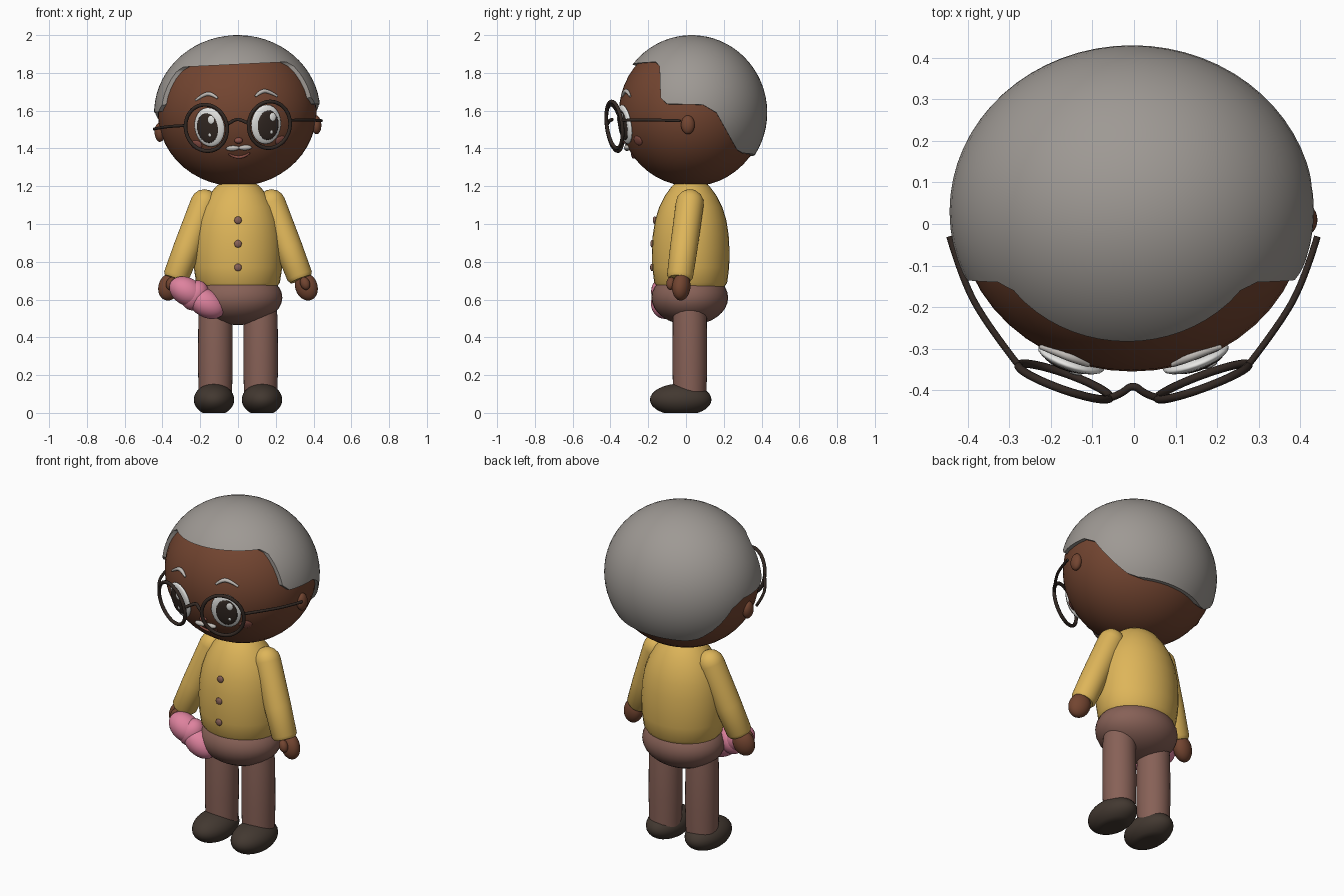
import bpy, bmesh, math
from mathutils import Vector, Matrix

cube = bpy.data.objects.get("Cube")
if cube:
    bpy.data.objects.remove(cube, do_unlink=True)


def material(name, *srgb):
    linear = [((c + 0.055) / 1.055) ** 2.4 for c in srgb] + [1]
    mat = bpy.data.materials.new(name)
    mat.use_nodes = True
    mat.diffuse_color = linear
    mat.node_tree.nodes["Principled BSDF"].inputs["Base Color"].default_value = linear
    return mat


skin = material("brown skin", .45, .27, .19)
grey = material("grey hair", .62, .6, .58)
pale = material("pale grey", .75, .73, .71)
white = material("eye white", .95, .95, .94)
dark = material("dark brown", .2, .16, .14)
blush = material("blush", .54, .31, .27)
yellow = material("mustard knit", .87, .71, .35)
trouser = material("dusty brown", .53, .38, .34)
leather = material("shoe brown", .26, .22, .19)
pink = material("pink", .87, .51, .62)

HEAD = Vector((0, .03, 1.59))
HEAD_SIZE = Vector((.42, .385, .39))
head_parts = []


def finish(obj, name, mat, on_head=False):
    obj.name = name
    obj.data.materials.clear()
    obj.data.materials.append(mat)
    bpy.ops.object.select_all(action='DESELECT')
    obj.select_set(True)
    bpy.context.view_layer.objects.active = obj
    bpy.ops.object.shade_smooth_by_angle(angle=math.radians(40))
    if on_head:
        head_parts.append(obj)
    return obj


def ball(name, loc, radii, mat, on_head=False, turn=None, detail=32):
    bpy.ops.mesh.primitive_uv_sphere_add(segments=detail, ring_count=detail // 2)
    obj = bpy.context.object
    spin = turn.to_matrix().to_4x4() if turn else Matrix()
    obj.matrix_world = Matrix.Translation(loc) @ spin @ Matrix.Diagonal((*radii, 1))
    return finish(obj, name, mat, on_head)


def lathe(name, profile, mat, base, tip=None, squash=1):
    """Turn (radius, height) points around z, then aim z from base to tip."""
    bm = bmesh.new()
    n = 32
    rings = [[bm.verts.new((r * math.cos(i * math.tau / n), squash * r * math.sin(i * math.tau / n), h))
              for i in range(n)] for r, h in profile]
    for low, high in zip(rings, rings[1:]):
        for i in range(n):
            j = (i + 1) % n
            bm.faces.new((low[i], low[j], high[j], high[i]))
    bm.faces.new(rings[0][::-1])
    bm.faces.new(rings[-1])
    mesh = bpy.data.meshes.new(name)
    bm.to_mesh(mesh)
    bm.free()
    obj = bpy.data.objects.new(name, mesh)
    bpy.context.collection.objects.link(obj)
    obj.matrix_world = Matrix.Translation(base)
    if tip:
        aim = (Vector(tip) - Vector(base)).to_track_quat('Z', 'Y')
        obj.matrix_world = obj.matrix_world @ aim.to_matrix().to_4x4()
    return finish(obj, name, mat)


def tube(name, points, radius, mat, closed=False, taper=1):
    curve = bpy.data.curves.new(name, 'CURVE')
    curve.dimensions = '3D'
    curve.bevel_depth = radius
    curve.bevel_resolution = 3
    curve.use_fill_caps = True
    spline = curve.splines.new('NURBS')
    spline.points.add(len(points) - 1)
    for i, (point, co) in enumerate(zip(spline.points, points)):
        point.co = (*co, 1)
        point.radius = taper if i in (0, len(points) - 1) else 1
    spline.order_u = 3
    spline.use_endpoint_u = not closed
    spline.use_cyclic_u = closed
    obj = bpy.data.objects.new(name, curve)
    bpy.context.collection.objects.link(obj)
    bpy.ops.object.select_all(action='DESELECT')
    obj.select_set(True)
    bpy.context.view_layer.objects.active = obj
    bpy.ops.object.convert(target='MESH')
    return finish(bpy.context.object, name, mat, True)


def on_face(x, z, lift=0):
    """Point on the front of the head and the turn facing outwards there."""
    u, w = x / HEAD_SIZE.x, (z - HEAD.z) / HEAD_SIZE.z
    v = -math.sqrt(1 - u * u - w * w)
    normal = Vector((u / HEAD_SIZE.x, v / HEAD_SIZE.y, w / HEAD_SIZE.z)).normalized()
    return Vector((x, HEAD.y + v * HEAD_SIZE.y, z)) + normal * lift, normal.to_track_quat('Z', 'Y')


def face_ball(name, x, z, radii, mat, lift=0):
    loc, turn = on_face(x, z, lift)
    return ball(name, loc, radii, mat, True, turn, 24)


# Head and hair cap, the cap trimmed to a side-on hairline
ball("head", HEAD, HEAD_SIZE, skin, True, detail=48)
hair = ball("hair", HEAD, (.44, .4, .41), grey, True, detail=64)
hairline = [(-.5, 1.845), (-.16, 1.845), (-.14, 1.82), (-.135, 1.65), (-.1, 1.615), (.09, 1.61),
            (.16, 1.57), (.24, 1.43), (.27, 1.38), (.3, 1.365), (.5, 1.365), (.5, 2.1), (-.5, 2.1)]
bm = bmesh.new()
outline = bm.faces.new([bm.verts.new((-.6, y, z)) for y, z in hairline])
pushed = bmesh.ops.extrude_face_region(bm, geom=[outline])["geom"]
bmesh.ops.translate(bm, vec=(1.2, 0, 0), verts=[g for g in pushed if isinstance(g, bmesh.types.BMVert)])
bmesh.ops.recalc_face_normals(bm, faces=bm.faces)
cutter_mesh = bpy.data.meshes.new("hair_cutter")
bm.to_mesh(cutter_mesh)
bm.free()
cutter = bpy.data.objects.new("hair_cutter", cutter_mesh)
bpy.context.collection.objects.link(cutter)
cutter.hide_render = True
trim = hair.modifiers.new("trim", 'BOOLEAN')
trim.operation, trim.solver, trim.object = 'INTERSECT', 'EXACT', cutter
bpy.context.view_layer.objects.active = hair
bpy.ops.object.modifier_apply(modifier=trim.name)
bpy.data.objects.remove(cutter, do_unlink=True)
finish(hair, "hair", grey)

# Features that come in pairs
for side, label in ((-1, "right"), (1, "left")):
    ball(label + "_ear", (side * .415, .01, 1.505), (.027, .036, .05), skin, True)
    face_ball(label + "_eye", side * .15, 1.52, (.084, .106, .022), white)
    face_ball(label + "_iris", side * .155, 1.518, (.06, .08, .012), dark, .014)
    face_ball(label + "_eye_glint", side * .155 + .022, 1.56, (.018, .022, .005), white, .025)
    face_ball(label + "_small_glint", side * .155 + .012, 1.485, (.008, .01, .004), white, .025)
    face_ball(label + "_cheek", side * .225, 1.43, (.036, .027, .008), blush)
    face_ball(label + "_moustache", side * .033, 1.405, (.036, .014, .014), pale, .006)
    brow = [on_face(side * x, z, .004)[0]
            for x, z in ((.1, 1.67), (.125, 1.693), (.165, 1.698), (.215, 1.665))]
    tube(label + "_eyebrow", brow, .011, pale, taper=.5)

    # Spectacle rim, yawed to follow the face, and its arm
    centre = Vector((side * .167, -.379, 1.517))
    yaw = Matrix.Rotation(side * math.radians(20), 3, 'Z') @ Matrix.Rotation(math.radians(8), 3, 'X')
    ring = [centre + yaw @ Vector((.118 * math.cos(a), 0, .125 * math.sin(a)))
            for a in (i * math.tau / 24 for i in range(24))]
    tube(label + "_spectacle_rim", ring, .01, dark, closed=True)
    arm_path = [(.278, -.338, 1.535), (.35, -.245, 1.535), (.41, -.14, 1.53), (.443, -.03, 1.525)]
    tube(label + "_spectacle_arm", [(side * x, y, z) for x, y, z in arm_path], .008, dark)

bridge = [(-.056, -.418, 1.53), (-.03, -.41, 1.545), (0, -.385, 1.556), (.03, -.41, 1.545), (.056, -.418, 1.53)]
tube("spectacle_bridge", bridge, .009, dark)
face_ball("nose", 0, 1.443, (.022, .016, .016), blush, .004)
smile = [on_face(x, z, .002)[0] for x, z in ((-.055, 1.375), (-.03, 1.355), (.03, 1.355), (.055, 1.375))]
tube("mouth", smile, .008, blush, taper=.5)

# Tip the whole head slightly to one side
pivot = Matrix.Translation((0, 0, 1.5))
tilt = pivot @ Matrix.Rotation(math.radians(-2.8), 4, 'Y') @ pivot.inverted()
bpy.context.view_layer.update()
for part in head_parts:
    part.matrix_world = tilt @ part.matrix_world

# Body
jumper = [(.2, .66), (.222, .69), (.234, .77), (.236, .86), (.231, .94), (.217, 1.02),
          (.192, 1.09), (.157, 1.15), (.115, 1.2), (.06, 1.24)]
lathe("jumper", jumper, yellow, (0, .025, 0), squash=.87)
for height, front in ((1.02, -.166), (.895, -.179), (.77, -.18)):
    ball("button", (0, front, height), (.02, .01, .02), trouser, detail=16)
ball("hips", (0, .02, .61), (.235, .203, .145), trouser)

# Limbs
for side, label in ((-1, "right"), (1, "left")):
    lathe(label + "_leg", [(.088, .09), (.092, .25), (.09, .5), (.08, .6)], trouser, (side * .12, .02, 0))
    shoe = ball(label + "_shoe", (side * .127, -.028, .07), (.107, .163, .085), leather)
    for vert in shoe.data.vertices:
        vert.co.z = max(vert.co.z, -.07 / .085)

    shoulder, wrist = (side * .178, .02, 1.11), (side * .33, -.033, .715)
    length = (Vector(wrist) - Vector(shoulder)).length
    cap = [(.074 * math.sin(a), -.074 * math.cos(a)) for a in (.05, .4, .8, 1.2, math.pi / 2)]
    lathe(label + "_sleeve", cap + [(.073, length * .6), (.069, length - .01), (.058, length + .008)],
          yellow, shoulder, wrist)
    lean = (Vector(wrist) - Vector(shoulder)).to_track_quat('Z', 'Y')
    ball(label + "_hand", (side * .362, -.025, .668), (.047, .06, .075), skin, turn=lean)
    ball(label + "_thumb", (side * .355, -.08, .685), (.024, .026, .035), skin, turn=lean)

# Soft two-lobed bundle held in the right hand
slope = Matrix.Rotation(math.radians(30), 3, 'Y').to_quaternion()
ball("bundle_large_lobe", (-.27, -.11, .642), (.1, .075, .073), pink, turn=slope)
ball("bundle_small_lobe", (-.168, -.112, .58), (.106, .074, .073), pink, turn=slope)
ball("bundle_fold", (-.228, -.105, .622), (.07, .072, .083), pink, turn=slope)
